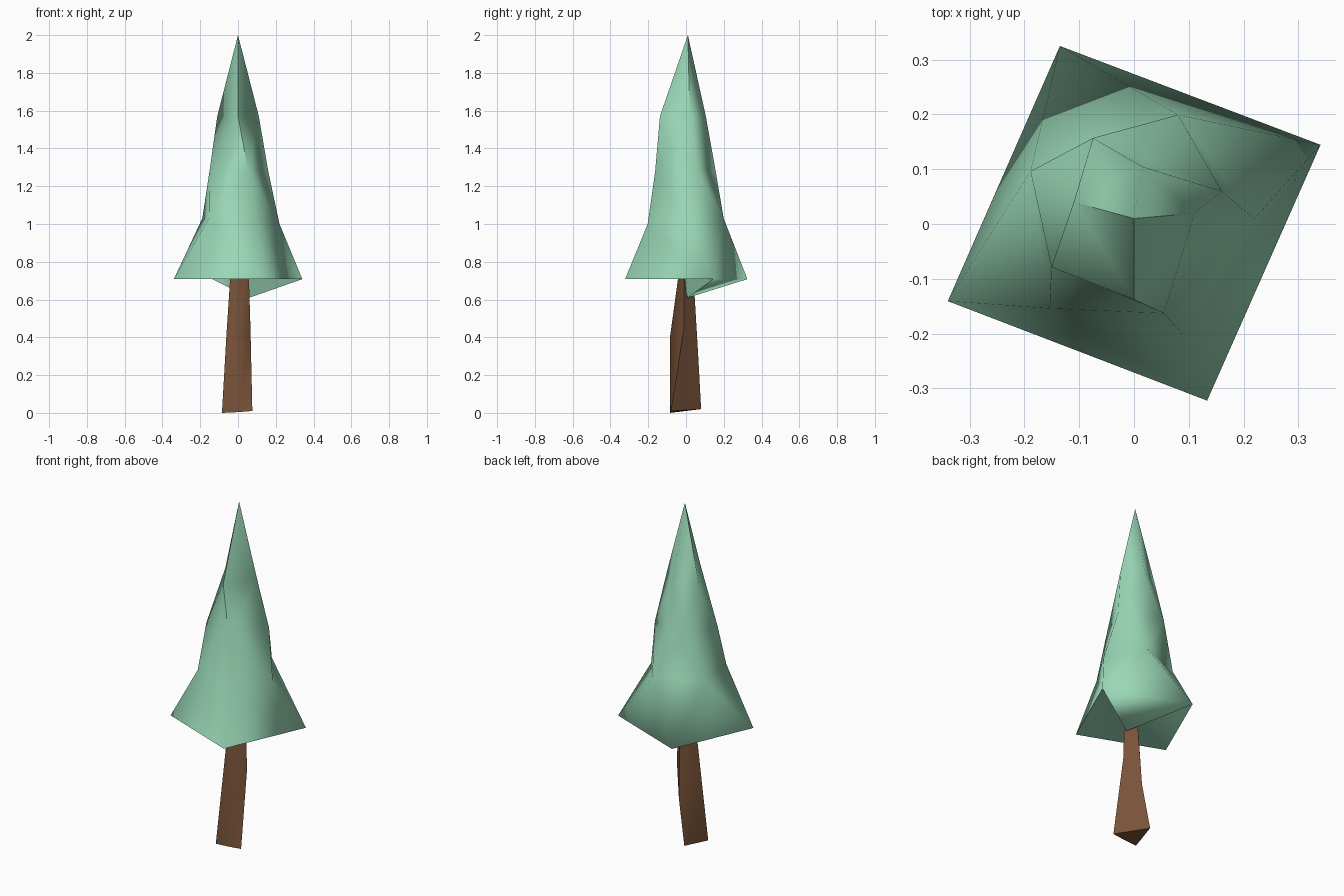
import bpy, bmesh, math

if "Cube" in bpy.data.objects:
    bpy.data.objects.remove(bpy.data.objects["Cube"])


def material(name, rgb):
    m = bpy.data.materials.new(name)
    m.diffuse_color = (*rgb, 1)
    m.use_nodes = True
    m.node_tree.nodes["Principled BSDF"].inputs["Base Color"].default_value = m.diffuse_color
    return m


def ring(bm, z, polar):
    # points around the axis from (angle in degrees, radius) pairs
    return [bm.verts.new((r * math.cos(math.radians(a)),
                          r * math.sin(math.radians(a)), z)) for a, r in polar]


def finish(bm, name, mat, angle):
    bmesh.ops.recalc_face_normals(bm, faces=bm.faces)
    mesh = bpy.data.meshes.new(name)
    bm.to_mesh(mesh)
    bm.free()
    mesh.materials.append(mat)
    ob = bpy.data.objects.new(name, mesh)
    bpy.context.collection.objects.link(ob)
    bpy.ops.object.select_all(action='DESELECT')
    ob.select_set(True)
    bpy.context.view_layer.objects.active = ob
    bpy.ops.object.shade_smooth_by_angle(angle=math.radians(angle))
    return ob


green = material("soft green", (0.32, 0.68, 0.47))
brown = material("bark brown", (0.19, 0.085, 0.04))

# foliage: uneven rings, each turned against the one below
bm = bmesh.new()
b, a, d, c = ring(bm, 0.708, [(23, .37), (112.6, .352), (202.5, .368), (292.5, .349)])
w = ring(bm, 1.03, [(68, .215), (153, .212), (225, .218), (294, .222), (2.5, .22)])
p = ring(bm, 1.28, [(20.5, .171), (115.5, .174), (207.5, .17), (288.5, .172)])
t = ring(bm, 1.57, [(82, .106), (160, .117), (270, .138), (370, .112)])
w[3].co.z = w[4].co.z = 1.0
tip = bm.verts.new((0, 0.01, 2))

skirt = [(a, b, w[0]), (a, w[0], w[1]), (d, a, w[1]), (d, w[1], w[2]),
         (c, d, w[2]), (c, w[2], w[3]), (b, c, w[3]), (b, w[3], w[4]), (b, w[4], w[0])]
waist = [(w[0], p[0], p[1]), (w[0], p[1], w[1]), (w[1], p[1], p[2]), (w[1], p[2], w[2]),
         (w[2], p[2], p[3]), (w[2], p[3], w[3]), (w[3], p[3], w[4]), (w[4], p[3], p[0]),
         (w[4], p[0], w[0])]
for f in skirt + waist:
    bm.faces.new(f)
for i in range(4):
    j = (i + 1) % 4
    bm.faces.new((p[i], p[j], t[i]))
    bm.faces.new((p[j], t[j], t[i]))
    bm.faces.new((t[i], t[j], tip))

# underside: one drooping flap at the back, hollow elsewhere
droop = bm.verts.new((0.06, 0.01, 0.61))
hollow = bm.verts.new((-0.02, -0.05, 0.76))
bm.faces.new((a, b, droop))
for u, v in ((b, c), (c, d), (d, a), (a, droop), (droop, b)):
    bm.faces.new((u, v, hollow))
finish(bm, "foliage", green, 75)

# trunk: wedge-shaped foot tapering into the foliage
bm = bmesh.new()
levels = [
    [(-.085, -.085, .0), (0, -.083, .004), (.076, -.08, .01), (-.045, .08, .02)],
    [(-.062, -.05, .4), (-.02, -.085, .4), (.066, -.01, .45), (0, .066, .28)],
    [(-.036, -.02, .8), (0, -.03, .8), (.055, -.01, .8), (.015, .035, .8)],
]
levels = [[bm.verts.new(q) for q in row] for row in levels]
for low, high in zip(levels, levels[1:]):
    for i in range(4):
        j = (i + 1) % 4
        bm.faces.new((low[i], low[j], high[j]))
        bm.faces.new((low[i], high[j], high[i]))
bm.faces.new(levels[0][::-1])
bm.faces.new(levels[-1])
finish(bm, "trunk", brown, 45)
